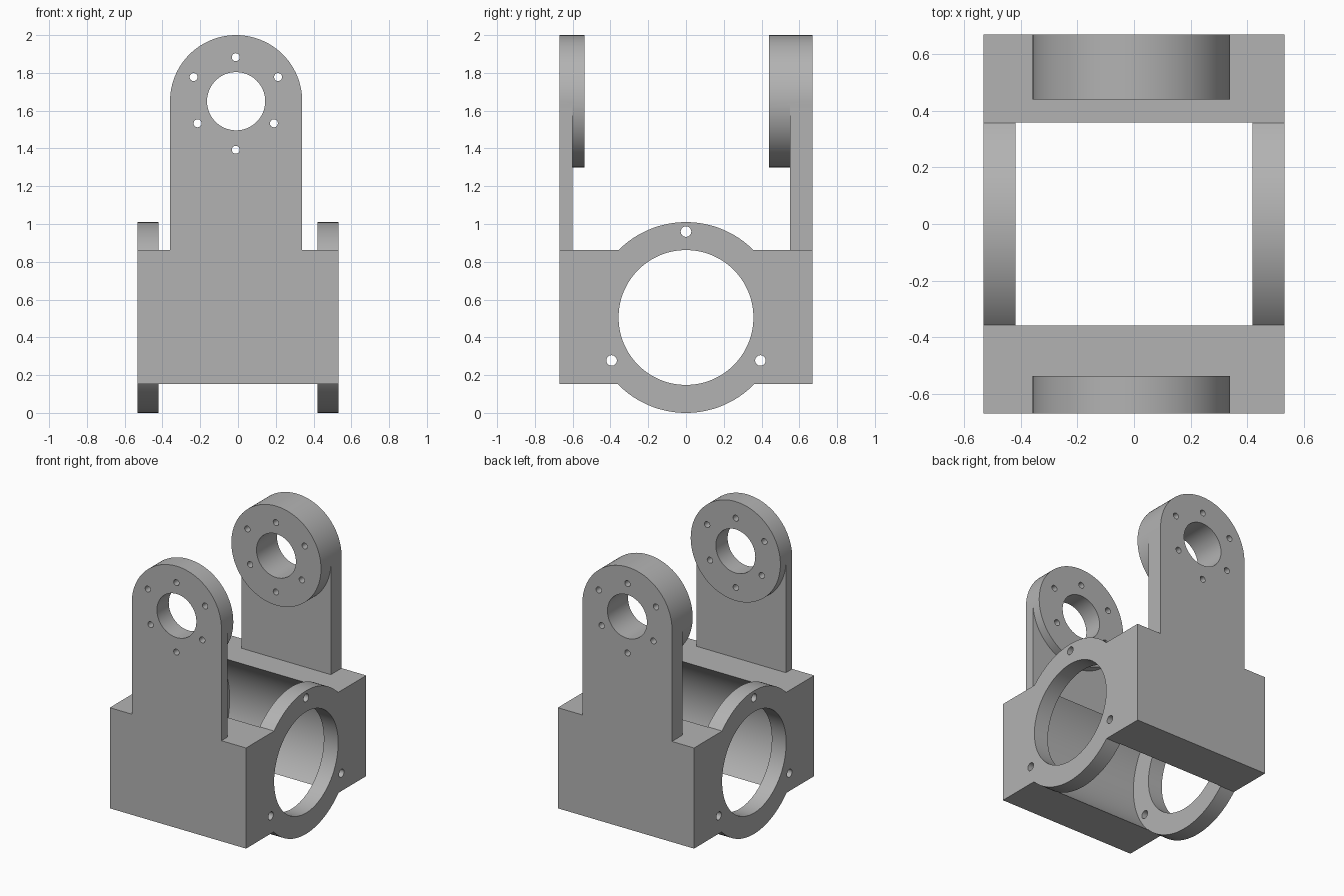
import bpy, math
from mathutils import Matrix

if "Cube" in bpy.data.objects:
    bpy.data.objects.remove(bpy.data.objects["Cube"])

grey = bpy.data.materials.new("plain grey")
grey.diffuse_color = (0.45, 0.45, 0.45, 1)
grey.use_nodes = True
grey.node_tree.nodes["Principled BSDF"].inputs["Base Color"].default_value = grey.diffuse_color


def box(name, x, y, z):
    """Box from (low, high) pairs."""
    size = [b - a for a, b in (x, y, z)]
    bpy.ops.mesh.primitive_cube_add(size=1)
    o = bpy.context.object
    o.name = name
    o.data.transform(Matrix.Translation([(a + b) / 2 for a, b in (x, y, z)])
                     @ Matrix.Diagonal((*size, 1)))
    return o


def cyl(name, axis, u, z, r, lo, hi, n=96):
    """Cylinder along x or y; u is its position on the other ground axis."""
    bpy.ops.mesh.primitive_cylinder_add(vertices=n, radius=r, depth=hi - lo)
    o = bpy.context.object
    o.name = name
    mid = (lo + hi) / 2
    if axis == 'X':
        m = Matrix.Translation((mid, u, z)) @ Matrix.Rotation(math.pi / 2, 4, 'Y')
    else:
        m = Matrix.Translation((u, mid, z)) @ Matrix.Rotation(math.pi / 2, 4, 'X')
    o.data.transform(m)
    return o


def combine(target, other, op):
    """Apply a boolean and remove the helper."""
    mod = target.modifiers.new(op, 'BOOLEAN')
    mod.operation, mod.solver, mod.object = op, 'EXACT', other
    bpy.context.view_layer.objects.active = target
    bpy.ops.object.modifier_apply(modifier=mod.name)
    bpy.data.objects.remove(other, do_unlink=True)


CZ = 0.505           # axis height of the large bore
AX, AZ = -0.01, 1.65  # axis of the arm bosses

# Lower housing: block with round end flanges, hollow between the flanges
body = box("yoke_bracket", (-0.532, 0.532), (-0.67, 0.67), (0.152, 0.862))
combine(body, cyl("flange_drum", 'X', 0, CZ, 0.505, -0.532, 0.532, 128), 'UNION')
combine(body, cyl("cavity", 'X', 0, CZ, 0.507, -0.42, 0.42, 128), 'DIFFERENCE')
combine(body, cyl("main_bore", 'X', 0, CZ, 0.357, -1, 1, 128), 'DIFFERENCE')

# Three screw holes through each flange
for deg in (90, 210, 330):
    a = math.radians(deg)
    combine(body, cyl("flange_hole", 'X', 0.455 * math.cos(a),
                      CZ + 0.455 * math.sin(a), 0.028, -1, 1, 32), 'DIFFERENCE')

# Upright arms with thicker round bosses (plate y range, boss y range)
for plate, boss in (((-0.67, -0.60), (-0.67, -0.538)),
                    ((0.55, 0.67), (0.44, 0.67))):
    arm = box("arm", (AX - 0.3495, AX + 0.3495), plate, (0.80, AZ))
    combine(arm, cyl("boss", 'Y', AX, AZ, 0.35, *boss), 'UNION')
    combine(body, arm, 'UNION')

# Shaft bore and six screw holes through both arms
combine(body, cyl("arm_bore", 'Y', AX, AZ, 0.154, -1, 1), 'DIFFERENCE')
for x, z in ((-0.012, 1.883), (-0.235, 1.778), (0.212, 1.778),
             (-0.214, 1.533), (0.19, 1.533), (-0.012, 1.393)):
    combine(body, cyl("arm_hole", 'Y', x, z, 0.021, -1, 1, 32), 'DIFFERENCE')

# Finish
body.data.materials.clear()
body.data.materials.append(grey)
bpy.ops.object.select_all(action='DESELECT')
body.select_set(True)
bpy.context.view_layer.objects.active = body
bpy.ops.object.shade_smooth_by_angle(angle=math.radians(30))
